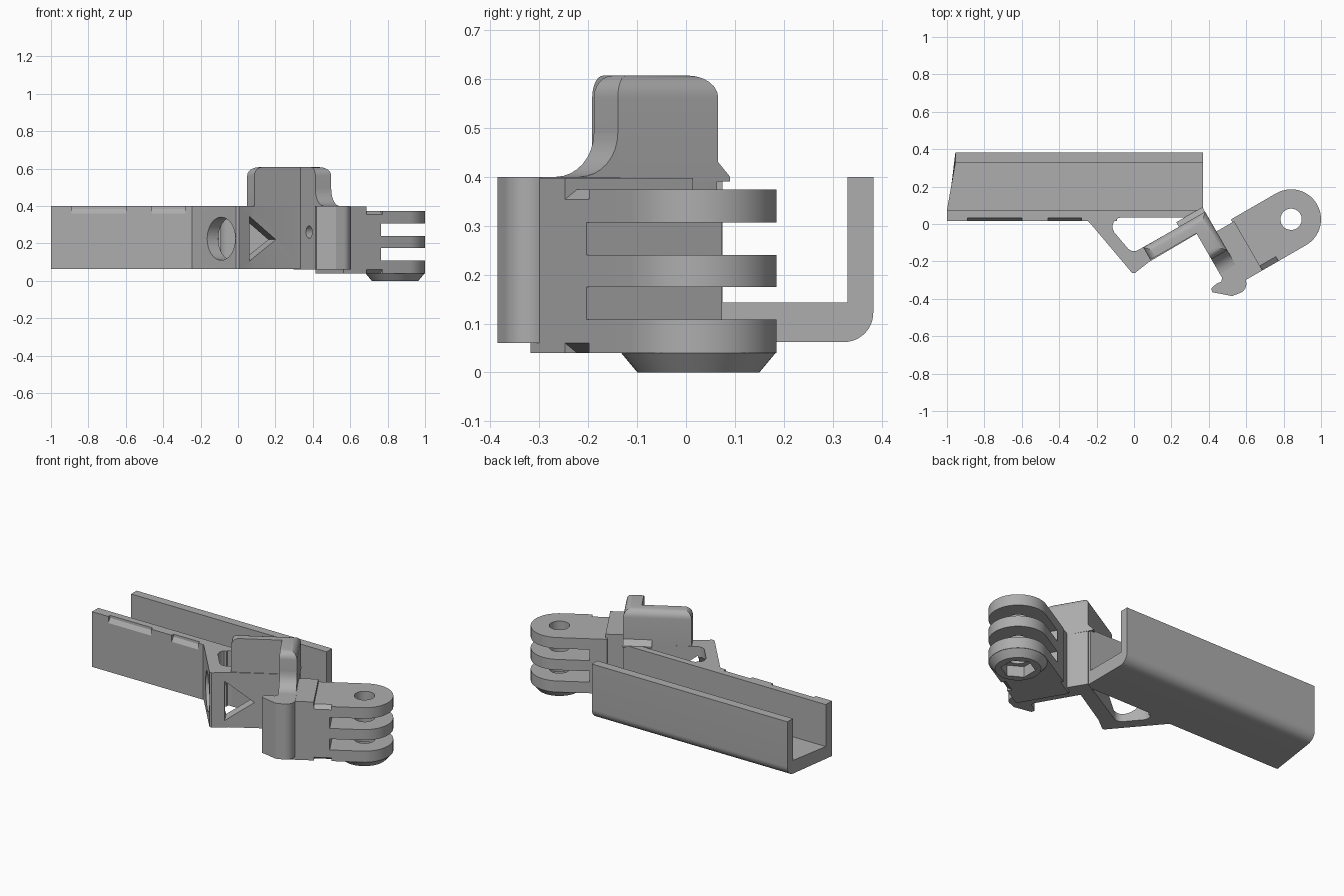
import bpy, bmesh, math
from mathutils import Vector, Matrix

if "Cube" in bpy.data.objects:
    bpy.data.objects.remove(bpy.data.objects["Cube"])

grey = bpy.data.materials.new("plain_grey")
grey.use_nodes = True
tone = (0.42, 0.42, 0.42, 1)
grey.diffuse_color = tone
grey.node_tree.nodes["Principled BSDF"].inputs["Base Color"].default_value = tone

FLAT = Matrix.Identity(4)
ARM = Matrix.Rotation(math.radians(30), 4, 'Z')   # frame of the angled arm


def make(name, bm, frame=FLAT):
    bmesh.ops.transform(bm, matrix=frame, verts=bm.verts)
    bmesh.ops.recalc_face_normals(bm, faces=bm.faces)
    me = bpy.data.meshes.new(name)
    bm.to_mesh(me)
    bm.free()
    me.materials.append(grey)
    ob = bpy.data.objects.new(name, me)
    bpy.context.collection.objects.link(ob)
    return ob


def extrude(points, lo, hi, axis='Z'):
    """Prism from a 2D outline; axis X reads (y, z), Y reads (x, z), Z reads (x, y)."""
    place = {'X': lambda a, b, c: (c, a, b), 'Y': lambda a, b, c: (a, c, b),
             'Z': lambda a, b, c: (a, b, c)}[axis]
    bm = bmesh.new()
    face = bm.faces.new([bm.verts.new(place(a, b, lo)) for a, b in points])
    out = bmesh.ops.extrude_face_region(bm, geom=[face], use_keep_orig=True)
    move = Vector(place(0, 0, hi - lo))
    for v in out["geom"]:
        if isinstance(v, bmesh.types.BMVert):
            v.co += move
    return bm


def prism(name, points, lo, hi, axis='Z', frame=FLAT):
    return make(name, extrude(points, lo, hi, axis), frame)


def arc(cx, cy, r, start, end, n=12):
    steps = [math.radians(start + (end - start) * i / n) for i in range(n + 1)]
    return [(cx + r * math.cos(t), cy + r * math.sin(t)) for t in steps]


def circle(cx, cy, r, n=32):
    return arc(cx, cy, r, 0, 360 - 360 / n, n - 1)


def rect(a0, a1, b0, b1):
    return [(a0, b0), (a1, b0), (a1, b1), (a0, b1)]


def combine(target, other, operation='DIFFERENCE'):
    mod = target.modifiers.new("join", 'BOOLEAN')
    mod.operation, mod.object, mod.solver = operation, other, 'EXACT'
    bpy.context.view_layer.objects.active = target
    bpy.ops.object.modifier_apply(modifier=mod.name)
    bpy.data.objects.remove(other)


# U-shaped channel with one rounded lower corner and a slanted left end
section = [(0.015, 0.4), (0.015, 0.062)] + arc(0.323, 0.122, 0.06, -90, 0) + [
    (0.383, 0.4), (0.33, 0.4), (0.33, 0.143), (0.075, 0.143), (0.075, 0.4)]
bm = extrude(section, -1, 0.37, 'X')
for v in bm.verts:
    if v.co.x < 0:
        v.co.x += 0.045 * min(max((v.co.y - 0.075) / 0.255, 0), 1)
channel = make("channel", bm)
for x0, x1 in ((-0.89, -0.6), (-0.46, -0.28)):
    lip = [(0.0, 0.36), (0.015, 0.36), (0.032, 0.385), (0.034, 0.42), (0.0, 0.42)]
    combine(channel, prism("lip_cutter", lip, x0, x1, 'X'))
combine(channel, prism("thin_wall_cutter", rect(-0.09, 0.38, 0, 0.035), 0, 0.5))

# Triangular web joining the channel and the arm
web = prism("triangular_web", [(-0.265, 0.03), (-0.235, 0.005), (-0.01, -0.262), (0.005, -0.262),
                               (0.08, -0.203), (0.337, -0.052), (0.37, 0.06), (0.3, 0.06),
                               (-0.24, 0.06)], 0.064, 0.4)
hole = (arc(-0.065, -0.015, 0.05, 215, 90, 6) + [(0.33, 0.035)]
        + arc(0.0, -0.1, 0.045, 300, 225, 6))
combine(web, prism("web_hole_cutter", hole, 0, 0.5))
window = [(-0.055, 0.345), (-0.055, 0.105), (0.11, 0.22)]
combine(web, prism("window_cutter", window, -0.3, -0.09, 'Y', ARM))
combine(web, prism("round_cutter", circle(-0.1, 0.225, 0.115), -0.3, -0.04, 'X', ARM))

# Lower leg with the clip hook on its end
leg = prism("leg_with_hook", [(0.264, -0.135), (0.264, -0.485), (0.25, -0.5), (0.221, -0.497),
                              (0.185, -0.505), (0.18, -0.525), (0.262, -0.596)]
            + arc(0.315, -0.552, 0.052, 255, 350, 8) + [(0.368, -0.53), (0.36, -0.135)],
            0.06, 0.4, 'Z', ARM)
combine(leg, prism("pin_hole_cutter", circle(-0.303, 0.26, 0.033, 20), 0.2, 0.34, 'X', ARM))

# Tall L-shaped guard with rounded outer top edges
bm = extrude([(-0.02, -0.21), (0.264, -0.21), (0.264, -0.37), (0.362, -0.37),
              (0.362, -0.133), (-0.02, -0.133)], 0.39, 0.607)
rim = []
for e in bm.edges:
    mid = (e.verts[0].co + e.verts[1].co) / 2
    inner = abs(mid.y + 0.21) < 0.001 or abs(mid.x - 0.264) < 0.001
    if mid.z > 0.6 and not inner:
        rim.append(e)
bmesh.ops.bevel(bm, geom=rim, offset=0.045, segments=6, profile=0.5, affect='EDGES')
guard = make("tall_guard", bm, ARM)

# Concave fillet at the foot of the guard
foot = [(-0.36, 0.39), (-0.36, 0.49)] + arc(-0.46, 0.49, 0.09, 0, -90, 8) + [(-0.46, 0.39)]
prism("guard_foot", foot, 0.264, 0.362, 'X', ARM)
back_foot = [(-0.14, 0.39), (-0.14, 0.43), (-0.133, 0.43), (-0.105, 0.4), (-0.105, 0.39)]
prism("guard_back_foot", back_foot, 0.2, 0.362, 'X', ARM)

# Mount block beside the leg
prism("mount_block", rect(0.33, 0.471, -0.558, -0.255), 0.04, 0.398, 'Z', ARM)

# Three-prong fork with a shared cross hole
cu, cv, rad = 0.74, -0.398, 0.16
outline = [(0.46, cv + rad), (0.46, cv - rad)] + arc(cu, cv, rad, -90, 90, 28)
fork = prism("three_prong_fork", outline, 0.04, 0.374, 'Z', ARM)
for z in (0.108, 0.24):
    combine(fork, prism("gap_cutter", rect(0.56, 1, -0.7, -0.1), z, z + 0.067, 'Z', ARM))
for z, top in ((0.374, 0.354), (0.04, 0.06)):
    notch = [(-0.57, z), (-0.57, top), (cv - rad, top), (cv - rad + 0.028, z),
             (cv - rad + 0.028, 2 * z - top), (-0.57, 2 * z - top)]
    combine(fork, prism("notch_cutter", notch, 0.472, 0.57, 'X', ARM))

# Tapered nut boss under the fork
bm = bmesh.new()
bmesh.ops.create_cone(bm, cap_ends=True, segments=40, radius1=0.125, radius2=0.16, depth=0.042,
                      matrix=Matrix.Translation((cu, cv, 0.021)))
boss = make("nut_boss", bm, ARM)
for part in (fork, boss):
    combine(part, prism("bolt_hole_cutter", circle(cu, cv, 0.057), -0.1, 0.5, 'Z', ARM))
    combine(part, prism("hex_cutter", circle(cu, cv, 0.095, 6), -0.1, 0.065, 'Z', ARM))

# Smooth the curved parts, keeping corners crisp
for ob in (channel, web, leg, guard, fork, boss, bpy.data.objects["guard_foot"]):
    bpy.ops.object.select_all(action='DESELECT')
    ob.select_set(True)
    bpy.context.view_layer.objects.active = ob
    bpy.ops.object.shade_smooth_by_angle(angle=math.radians(30))
